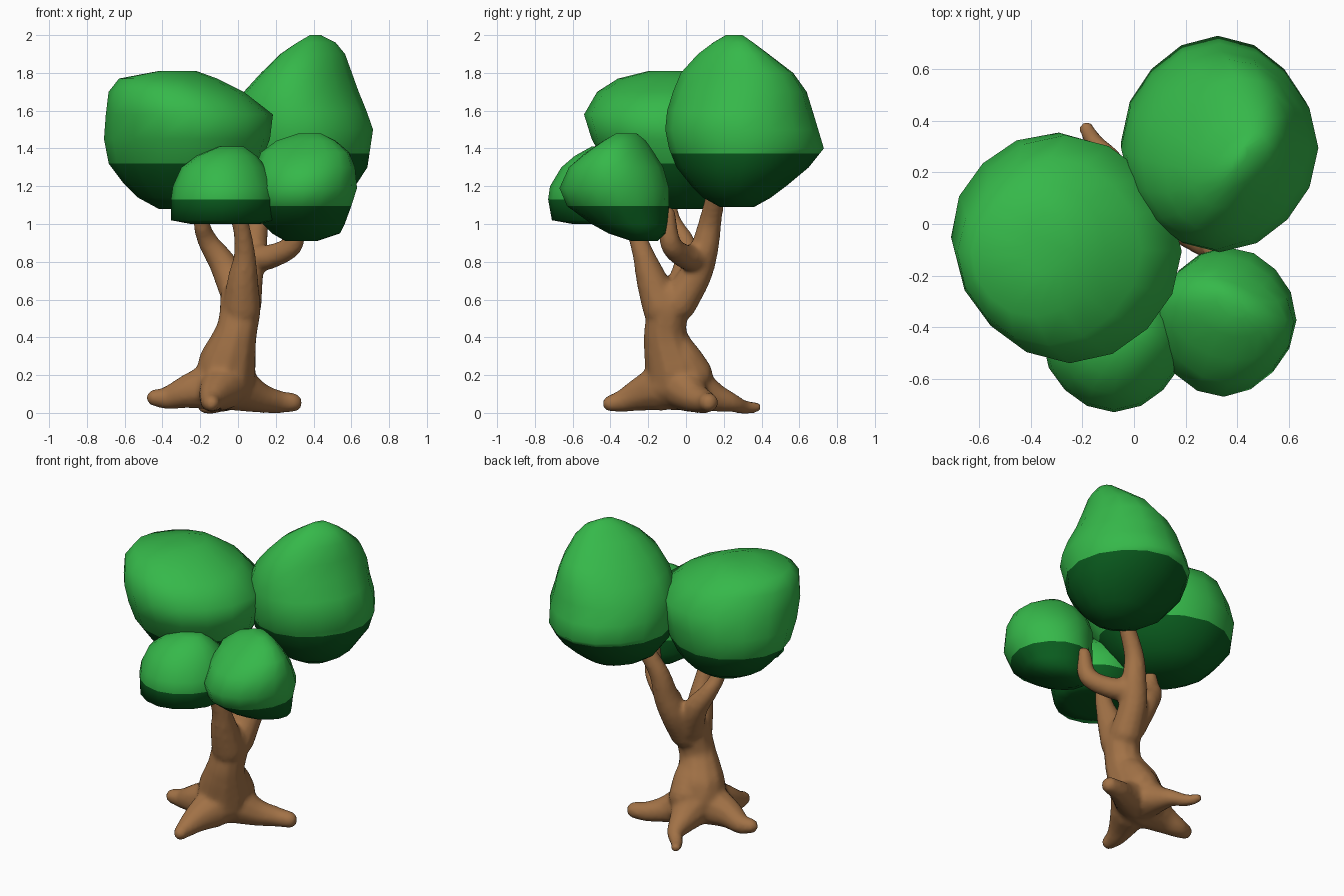
import bpy, bmesh, math
from mathutils import Vector


def material(name, rgb):
    m = bpy.data.materials.new(name)
    m.diffuse_color = (*rgb, 1)
    return m


LEAF = material("leaf green", (0.036, 0.48, 0.068))
SHADE = material("deep green", (0.003, 0.105, 0.013))
BARK = material("bark brown", (0.36, 0.168, 0.062))


def finish(name, bm, mats):
    me = bpy.data.meshes.new(name)
    bm.normal_update()
    bm.to_mesh(me)
    bm.free()
    me.shade_smooth()
    for m in mats:
        me.materials.append(m)
    ob = bpy.data.objects.new(name, me)
    bpy.context.collection.objects.link(ob)
    return ob


def foliage(name, split, skew_low, skew_high, rings, n=16):
    """Loft skewed elliptical rings (z, x0, x1, y0, y1); faces below split are deep green."""
    bm = bmesh.new()
    loops = []
    for k, (z, x0, x1, y0, y1) in enumerate(rings):
        t = max(0, 2 * k / (len(rings) - 1) - 1)
        skew = skew_low + (skew_high - skew_low) * t
        loops.append([])
        for i in range(n):
            a = 2 * math.pi * i / n
            r = 1 - 0.03 * math.sin(2 * a) ** 2      # slightly cut corners
            a -= skew / 2
            loops[-1].append(bm.verts.new((
                (x0 + x1) / 2 + r * (x1 - x0) / 2 * math.cos(a),
                (y0 + y1) / 2 + r * (y1 - y0) / 2 * math.sin(a + skew), z)))
    for a, b in zip(loops, loops[1:]):
        for i in range(n):
            j = (i + 1) % n
            bm.faces.new((a[i], a[j], b[j], b[i]))
    bm.faces.new(loops[0][::-1])
    bm.faces.new(loops[-1])
    bmesh.ops.bisect_plane(bm, geom=bm.verts[:] + bm.edges[:] + bm.faces[:], dist=1e-5,
                           plane_co=(0, 0, split), plane_no=(0, 0, 1))
    for f in bm.faces:
        f.material_index = int(f.calc_center_median().z < split)
    return finish(name, bm, [LEAF, SHADE])


# Four leaf clumps
foliage("left_foliage", 1.32, -.1, .15, [
    (1.08, -.42, -.12, -.20, .10), (1.14, -.53, -.02, -.28, .20), (1.22, -.61, .06, -.36, .28),
    (1.32, -.685, .12, -.43, .33), (1.45, -.71, .17, -.50, .355), (1.58, -.70, .185, -.54, .345),
    (1.70, -.685, .03, -.47, .26), (1.77, -.63, -.11, -.36, .16), (1.81, -.42, -.22, -.20, .05)])
foliage("back_right_foliage", 1.372, 0, .6, [
    (1.09, .26, .46, .18, .36), (1.14, .14, .55, .09, .45), (1.20, .05, .62, .03, .53),
    (1.30, -.03, .685, -.05, .65), (1.40, -.05, .70, -.09, .73), (1.50, -.05, .715, -.11, .70),
    (1.60, -.03, .68, -.10, .67), (1.70, .03, .64, -.07, .64), (1.80, .12, .605, -.03, .57),
    (1.90, .22, .57, .06, .44), (1.96, .31, .52, .14, .36), (2.00, .38, .44, .21, .30)])
foliage("front_right_foliage", 1.095, .05, -.5, [
    (.91, .25, .42, -.29, -.15), (.95, .18, .54, -.41, -.11), (1.0, .13, .565, -.50, -.10),
    (1.095, .09, .60, -.63, -.09), (1.19, .08, .63, -.67, -.09), (1.30, .09, .62, -.62, -.12),
    (1.38, .12, .59, -.53, -.17), (1.44, .20, .52, -.44, -.21), (1.48, .32, .44, -.37, -.26)])
foliage("front_left_foliage", 1.13, 0, .1, [
    (1.0, -.25, .12, -.60, -.28), (1.02, -.355, .18, -.71, -.20), (1.13, -.355, .20, -.73, -.18),
    (1.20, -.345, .19, -.72, -.18), (1.30, -.30, .15, -.66, -.22), (1.36, -.22, .10, -.59, -.30),
    (1.41, -.10, .03, -.50, -.38)])


# Trunk, limbs and roots: chains of balls (x, y, z, radius) fused by remeshing
def limb(bm, pts, steps=7):
    p = [Vector(q) for q in pts]
    p = [2 * p[0] - p[1]] + p + [2 * p[-1] - p[-2]]
    for k in range(1, len(p) - 2):
        a, b, c, d = p[k - 1:k + 3]
        for s in range(steps + 1):
            t = s / steps
            q = 0.5 * (2 * b + (c - a) * t + (2 * a - 5 * b + 4 * c - d) * t * t
                       + (3 * b - a - 3 * c + d) * t ** 3)
            new = bmesh.ops.create_icosphere(bm, subdivisions=2, radius=q[3])["verts"]
            bmesh.ops.translate(bm, verts=new, vec=q.xyz)


bm = bmesh.new()
limb(bm, [(-.07, -.05, .175, .165), (-.06, -.06, .24, .16), (-.035, -.09, .33, .135),
          (-.01, -.11, .42, .115), (.01, -.10, .53, .113), (.01, -.09, .60, .11)])
# bulge on the back of the trunk base
limb(bm, [(-.03, .03, .20, .115), (-.02, -.02, .28, .11), (-.02, -.06, .34, .10)], 3)
# limb to the left clump
limb(bm, [(-.01, -.03, .64, .09), (-.08, .01, .79, .075), (-.16, -.01, .91, .055),
          (-.195, -.07, 1.02, .045), (-.20, -.12, 1.22, .042)])
# limb to the front left clump
limb(bm, [(.02, -.13, .56, .105), (.025, -.18, .70, .085), (.035, -.22, .82, .062),
          (.025, -.26, .94, .05), (-.01, -.31, 1.10, .045)])
# limb to the back right clump
limb(bm, [(.03, -.04, .58, .10), (.05, .05, .73, .088), (.08, .095, .86, .078),
          (.11, .13, 1.02, .062), (.22, .17, 1.22, .05)])
# side stub to the front right clump
limb(bm, [(.08, .06, .82, .08), (.18, -.01, .83, .066), (.29, -.08, .895, .058),
          (.31, -.10, 1.05, .046)])
# four roots
limb(bm, [(-.10, -.06, .15, .14), (-.26, -.06, .115, .092), (-.37, -.04, .08, .062),
          (-.44, -.05, .08, .046)])
limb(bm, [(-.08, -.12, .14, .13), (-.12, -.24, .10, .09), (-.14, -.33, .065, .062),
          (-.14, -.40, .05, .044)])
limb(bm, [(-.02, -.02, .14, .13), (.10, .04, .085, .085), (.21, .10, .06, .062),
          (.29, .12, .055, .052)])
limb(bm, [(-.06, .0, .15, .14), (-.07, .13, .09, .085), (-.09, .24, .055, .052),
          (-.15, .31, .03, .038), (-.185, .37, .03, .030)])
trunk = finish("trunk", bm, [BARK])
rm = trunk.modifiers.new("fuse", 'REMESH')
rm.mode = 'VOXEL'
rm.voxel_size = 0.015
rm.use_smooth_shade = True
sm = trunk.modifiers.new("soften", 'SMOOTH')
sm.factor = 0.5
sm.iterations = 5
